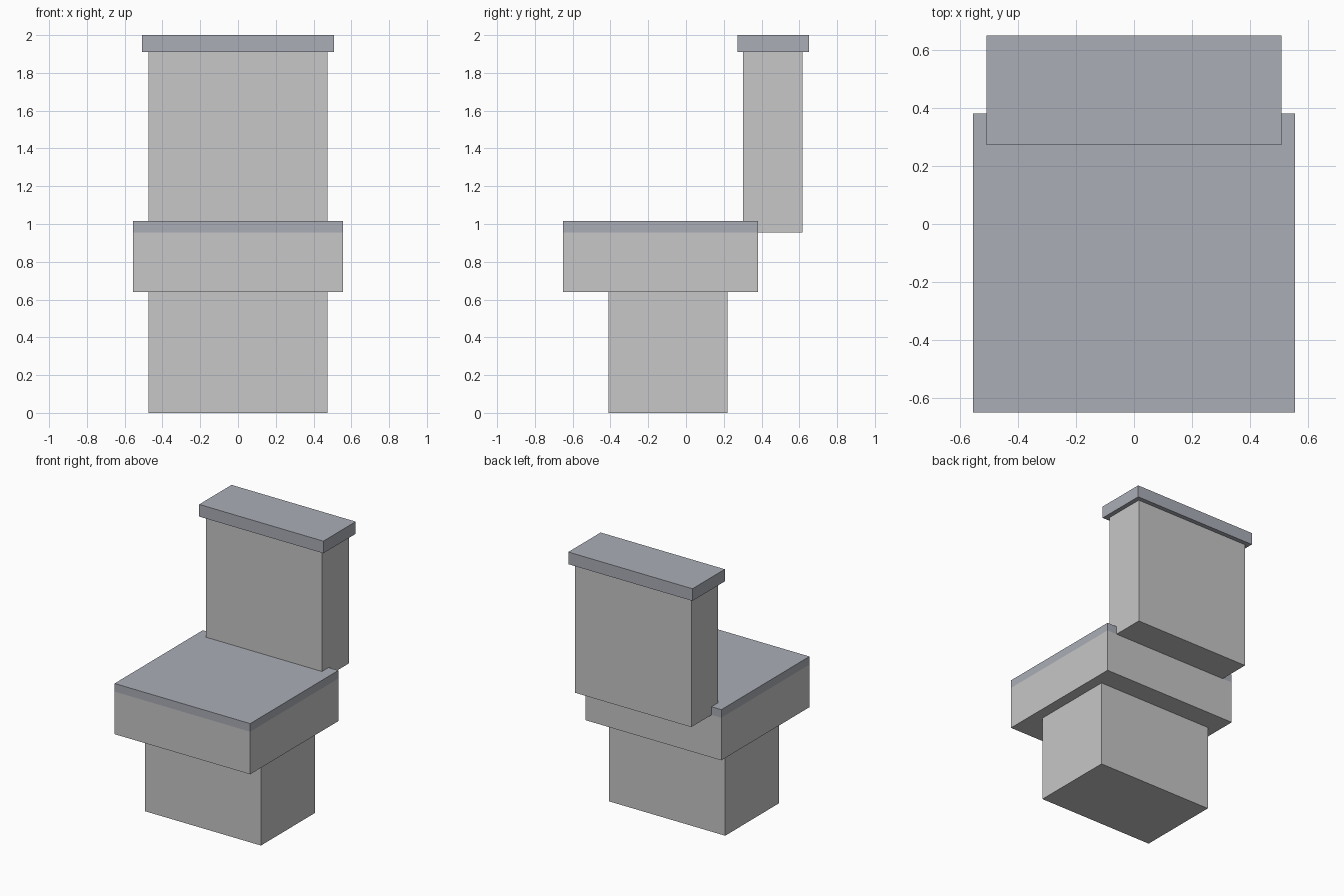
import bpy

default = bpy.data.objects.get("Cube")
if default:
    bpy.data.objects.remove(default, do_unlink=True)


def make_material(name, color):
    mat = bpy.data.materials.new(name)
    mat.use_nodes = True
    mat.diffuse_color = color
    mat.node_tree.nodes["Principled BSDF"].inputs["Base Color"].default_value = color
    return mat


def box(name, half_width, y_range, z_range, mat):
    """Box centred on x, spanning the given depth and height."""
    (y0, y1), (z0, z1) = y_range, z_range
    bpy.ops.mesh.primitive_cube_add(size=1, location=(0, (y0 + y1) / 2, (z0 + z1) / 2))
    obj = bpy.context.object
    obj.name = obj.data.name = name
    obj.scale = (2 * half_width, y1 - y0, z1 - z0)
    bpy.ops.object.transform_apply(location=False, rotation=False, scale=True)
    obj.data.materials.append(mat)
    return obj


ceramic = make_material("light grey ceramic", (0.57, 0.57, 0.58, 1))
cover = make_material("blue grey cover", (0.40, 0.42, 0.47, 1))

# Shared heights where the parts meet
bowl_bottom, bowl_top, seat_top = 0.64, 0.955, 1.015
tank_top = 1.91
bowl_depth = (-0.65, 0.38)

# Base and bowl
box("pedestal", 0.475, (-0.41, 0.22), (0, bowl_bottom), ceramic)
box("bowl", 0.555, bowl_depth, (bowl_bottom, bowl_top), ceramic)
box("seat_lid", 0.555, bowl_depth, (bowl_top, seat_top), cover)

# Tank overlapping the back of the seat, with its overhanging lid
box("tank", 0.475, (0.303, 0.617), (bowl_top, tank_top), ceramic)
box("tank_lid", 0.508, (0.272, 0.65), (tank_top, 2.0), cover)
